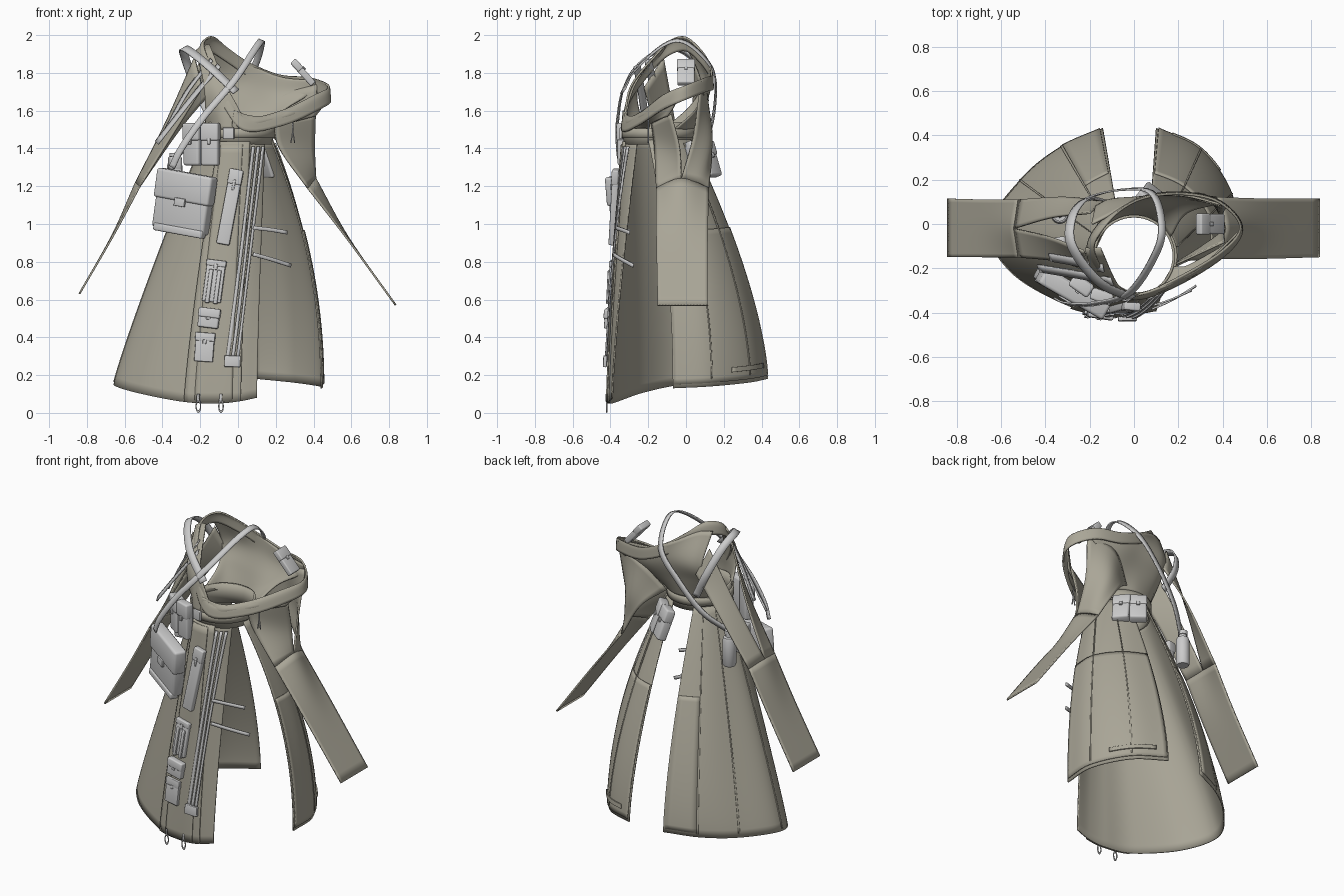
import bpy, bmesh, math
from mathutils import Vector as V, Matrix as M

if "Cube" in bpy.data.objects:
    bpy.data.objects.remove(bpy.data.objects["Cube"])

fabric = bpy.data.materials.new("fabric")
fabric.diffuse_color = (0.40, 0.38, 0.31, 1)
fabric.use_nodes = True
fabric.node_tree.nodes["Principled BSDF"].inputs["Base Color"].default_value = fabric.diffuse_color

def finish(name, verts, faces, thick=0, mat=None, angle=40):
    me = bpy.data.meshes.new(name)
    me.from_pydata([tuple(v) for v in verts], [], faces)
    ob = bpy.data.objects.new(name, me)
    bpy.context.collection.objects.link(ob)
    bm = bmesh.new(); bm.from_mesh(me)
    bmesh.ops.recalc_face_normals(bm, faces=bm.faces)
    bm.to_mesh(me); bm.free()
    if mat: me.materials.append(mat)
    if thick:
        s = ob.modifiers.new("thickness", 'SOLIDIFY'); s.thickness = thick; s.offset = 0
    bpy.ops.object.select_all(action='DESELECT')
    ob.select_set(True); bpy.context.view_layer.objects.active = ob
    bpy.ops.object.shade_smooth_by_angle(angle=math.radians(angle))
    return ob

def cr(p, u, closed=False):
    n = len(p); i = math.floor(u)
    if not closed: i = max(0, min(i, n - 2))
    f = u - i
    g = (lambda k: V(p[k % n])) if closed else (lambda k: V(p[k]) if 0 <= k < n else (2*V(p[0])-V(p[1]) if k < 0 else 2*V(p[-1])-V(p[-2])))
    a, b, c, d = g(i-1), g(i), g(i+1), g(i+2)
    return 0.5*(2*b + (c-a)*f + (2*a-5*b+4*c-d)*f*f + (3*b-a-3*c+d)*f**3)

def grid(name, fn, nu, nv, thick=0.01, mat=fabric, closed=False):
    w = nu if closed else nu + 1
    vs = [fn(i/nu, j/nv) for j in range(nv+1) for i in range(w)]
    fs = [(j*w+i, j*w+(i+1) % w, (j+1)*w+(i+1) % w, (j+1)*w+i) for j in range(nv) for i in range(nu)]
    return finish(name, vs, fs, thick, mat)

def loft(name, rows, nu=16, nv=16, closed=False, **k):
    def fn(u, v):
        col = [cr(r, u*(len(r) if closed else len(r)-1), closed) for r in rows]
        return cr(col, v*(len(col)-1))
    return grid(name, fn, nu, nv, closed=closed, **k)

def ribbon(name, pts, width, c=(0, -0.14, None), n=40, thick=0.008, mat=None):
    def fn(u, v):
        m = len(pts)-1
        p = cr(pts, v*m); t = cr(pts, min(v+.01, 1)*m) - cr(pts, max(v-.01, 0)*m)
        nrm = p - V((c[0], c[1], p.z if c[2] is None else c[2]))
        return p + t.cross(nrm).normalized()*(u-.5)*width
    return grid(name, fn, 2, n, thick, mat)

# ---- skirt surface: angle, hem x, y, z, flare exponent
MAIN = [(-157, -.14, .43, .18, 1.5), (-138, -.34, .34, .165, 1.4), (-118, -.51, .2, .155, 1.2), (-93, -.655, -.02, .15, 1.1),
        (-65, -.55, -.22, .11, 1.1), (-35, -.3, -.365, .06, 1.2), (-10, -.12, -.40, .05, 1.3), (15, 0, -.405, .06, 1.3), (52, .1, -.39, .08, 1.3)]
BACK = [(72, .44, -.07, .13, 2.1), (100, .435, .13, .14, 2.0), (130, .3, .33, .16, 1.65), (157, .1, .43, .18, 1.5)]

def skirt(keys, a, t, off=0):
    def raw(a, t):
        i = 0
        while i < len(keys)-2 and a > keys[i+1][0]: i += 1
        f = i + (a-keys[i][0])/(keys[i+1][0]-keys[i][0])
        h = cr([k[1:4] for k in keys], f); k = cr([(q[4], 0, 0) for q in keys], f).x
        r = math.radians(a)
        w = V((.18*math.sin(r), -.145-.18*math.cos(r), 1.45))
        p = w.lerp(h, 1-(1-min(t, 1))**k); p.z = w.z+(h.z-w.z)*t
        return p
    p = raw(a, t)
    da, dt = raw(a+.5, t)-raw(a-.5, t), raw(a, min(t+.01, .99))-raw(a, min(t, .98)-.01)
    n = dt.cross(da).normalized()
    if n.dot(V((math.sin(math.radians(a)), -math.cos(math.radians(a)), 0))) < 0: n = -n
    return p+n*off, n, dt.normalized()

def panel(name, keys, a0, a1, t0=0, t1=1, off=0, b0=None, b1=None, nu=None, thick=.008, mat=fabric):
    b0 = a0 if b0 is None else b0; b1 = a1 if b1 is None else b1
    def fn(u, v):
        return skirt(keys, (a0+(a1-a0)*u)*(1-v)+(b0+(b1-b0)*u)*v, t0+(t1-t0)*v, off)[0]
    return grid(name, fn, nu or max(2, int(abs(a1-a0)/3)), 28, thick, mat)

panel("skirt_main", MAIN, -157, 52, nu=80)
panel("skirt_back_right", BACK, 72, 157, nu=32)
panel("front_overlay", MAIN, -33, 20, .01, 1.0, .008)
panel("front_centre_overlay", MAIN, -26, 8, .02, .995, .014)
panel("left_back_lower_overlay", MAIN, -156, -140, .38, .98, .006)
panel("right_back_lower_overlay", BACK, 73, 156, .37, .985, .007)
panel("right_back_hem_band", BACK, 115, 148, .93, .95, .014)
for a in (-140, -118, -92):
    panel("seam_left", MAIN, a, a+1, .02, .99, .004, nu=2)
for a in (100, 130):
    panel("seam_right", BACK, a, a+1, .02, .97, .010, nu=2)
# long webbing straps running down the front
for i in range(3):
    panel("front_webbing", MAIN, 22+i*8, 27+i*8, .03, .84, .02+.004*i, -1+i*6, 3+i*6, 2, mat=None)

# ---- belt
def belt_ring(name, r, z0, z1, mat=fabric):
    def fn(u, v):
        a = 2*math.pi*u
        return V((r*math.sin(a), -.145-r*math.cos(a), z0+(z1-z0)*v))
    grid(name, fn, 48, 2, .012, mat, True)
belt_ring("waistband", .18, 1.42, 1.54)
belt_ring("belt", .19, 1.455, 1.505)

# ---- bodice
loft("bodice_back", [
    [(-.18, -.12, 1.5), (-.11, .0, 1.5), (.02, .04, 1.5), (.12, 0, 1.5), (.165, -.06, 1.5)],
    [(-.16, .03, 1.63), (-.1, .07, 1.64), (.03, .08, 1.62), (.16, .07, 1.6), (.24, .05, 1.6)],
    [(-.17, .08, 1.76), (-.1, .11, 1.77), (.05, .12, 1.74), (.2, .12, 1.69), (.38, .09, 1.69)],
    [(-.19, .0, 1.95), (-.11, .04, 1.94), (.04, .12, 1.86), (.22, .13, 1.78), (.42, .08, 1.76)]], 24, 20)
loft("bodice_front_left", [
    [(-.17, -.2, 1.5), (-.08, -.32, 1.5), (.05, -.325, 1.5)],
    [(-.17, -.25, 1.6), (-.09, -.31, 1.61), (.01, -.32, 1.6)],
    [(-.18, -.25, 1.74), (-.13, -.27, 1.75), (-.07, -.28, 1.75)],
    [(-.22, -.11, 1.92), (-.19, -.11, 1.94), (-.15, -.11, 1.95)]])
loft("bodice_front_right", [
    [(-.03, -.33, 1.5), (.1, -.305, 1.5), (.175, -.2, 1.51), (.24, -.19, 1.53), (.41, -.1, 1.57)],
    [(-.03, -.335, 1.54), (.1, -.31, 1.54), (.2, -.26, 1.55), (.31, -.2, 1.58), (.45, -.06, 1.63)],
    [(-.02, -.33, 1.6), (.08, -.30, 1.57), (.2, -.25, 1.58), (.32, -.18, 1.63), (.47, -.04, 1.7)]], 24, 10)

# collar loop around the neckline
neck = [(.48, -.01, 1.73), (.4, -.12, 1.68), (.22, -.23, 1.595), (.04, -.31, 1.57), (-.07, -.28, 1.72), (-.15, -.19, 1.86),
        (-.18, -.1, 1.96), (-.13, -.01, 1.99), (-.05, .07, 1.93), (.06, .12, 1.855), (.22, .135, 1.79), (.38, .1, 1.775)]
def shifted(d, dz):
    out = []
    for p in neck:
        o = V((p[0]-.12, p[1]+.08, 0)).normalized()
        out.append(V(p)+o*d*(.25 if p[0] > .42 or p[1] > .03 else 1)+V((0, 0, dz)))
    return out
loft("collar_loop", [neck, shifted(.018, -.02), shifted(.03, -.075)], 72, 8, True)

# ---- sleeve tails: two tabs meeting in one long hanging strip
loft("right_front_tail", [[(.19, -.18, 1.53), (.41, -.08, 1.58)], [(.22, -.165, 1.4), (.405, -.035, 1.4)], [(.37, -.157, 1.19), (.41, -.025, 1.24)]], 8, 14)
loft("right_back_tail", [[(.1, .05, 1.52), (.24, .11, 1.68), (.42, .08, 1.74)], [(.23, .13, 1.41), (.32, .13, 1.45), (.4, .04, 1.47)],
     [(.37, .12, 1.19), (.395, .06, 1.22), (.41, -.025, 1.24)]], 12, 14)
loft("right_sleeve_strip", [[(.37, -.157, 1.19), (.41, -.025, 1.24), (.37, .12, 1.19)],
     [(.58, -.157, .92), (.585, -.02, .925), (.58, .115, .92)], [(.835, -.15, .57), (.835, -.02, .57), (.835, .115, .57)]])
loft("left_front_tail", [[(-.19, -.22, 1.72), (-.23, -.12, 1.88)], [(-.33, -.17, 1.5), (-.38, -.06, 1.54)], [(-.52, -.15, 1.2), (-.54, -.02, 1.22)]], 8, 14)
loft("left_back_tail", [[(-.14, .1, 1.7), (-.2, .05, 1.86)], [(-.31, .12, 1.5), (-.37, .03, 1.55)], [(-.52, .11, 1.2), (-.54, -.02, 1.22)]], 8, 14)
loft("left_sleeve_strip", [[(-.52, -.15, 1.2), (-.54, -.02, 1.22), (-.52, .11, 1.2)],
     [(-.66, -.15, .94), (-.665, -.02, .94), (-.66, .11, .94)], [(-.84, -.15, .63), (-.84, -.02, .63), (-.84, .115, .63)]])

# ---- carrying straps
ribbon("cross_body_strap", [(-.35, -.34, 1.3), (-.3, -.36, 1.4), (-.18, -.36, 1.57), (-.02, -.31, 1.76), (.1, -.13, 1.94), (.125, 0, 1.96), (.08, .14, 1.82),
       (-.05, .155, 1.66), (-.2, .12, 1.48), (-.33, .03, 1.36)], .035, (-.05, -.1, 1.6), 60)
ribbon("shoulder_strap", [(-.01, -.335, 1.7), (-.16, -.26, 1.84), (-.28, -.1, 1.93), (-.28, .03, 1.88), (-.22, .11, 1.72), (-.14, .1, 1.56)], .045, (-.1, -.1, 1.6))
ribbon("left_arm_belt_a", [(-.1, -.26, 1.84), (-.25, -.23, 1.66), (-.43, -.2, 1.43)], .04, (0, 0, 1.4), 16)
ribbon("left_arm_belt_b", [(-.14, -.2, 1.87), (-.27, -.17, 1.7), (-.38, -.15, 1.5)], .04, (0, 0, 1.4), 16)
ribbon("loose_strap_a", [(.08, -.37, .98), (.17, -.34, .97), (.26, -.3, .955)], .02, n=10)
ribbon("loose_strap_b", [(.08, -.385, .84), (.17, -.345, .815), (.28, -.28, .78)], .02, n=10)
for x in (.28, .3):
    ribbon("lace_end", [(.29, -.2, 1.55), (.29, -.2, 1.5), (x, -.2, 1.43)], .006, n=8, thick=.005)

# ---- pouches: rounded body, flap and clasp in one mesh
def pouch(name, mat4, size, flap=.42, mat=None):
    w, d, h = size
    bm = bmesh.new()
    def block(c, s, bev):
        r = bmesh.ops.create_cube(bm, size=1, matrix=mat4 @ M.Translation(c) @ M.Diagonal((*s, 1)))
        es = list({e for v in r["verts"] for e in v.link_edges})
        bmesh.ops.bevel(bm, geom=es, offset=bev, segments=3, affect='EDGES', profile=.5)
    block((0, 0, 0), size, min(size)*.22)
    if flap:
        block((0, -d*.08, h*(.5-flap/2)+.004), (w*1.06, d*1.05, h*flap), min(size)*.2)
        block((0, -d*.62, h*(.5-flap)), (w*.2, d*.2, h*.14), .003)
    bm.verts.index_update()
    vs, fs = [v.co.copy() for v in bm.verts], [[v.index for v in f.verts] for f in bm.faces]
    bm.free()
    return finish(name, vs, fs, 0, mat)

def placed(loc, yaw=0, roll=0, pitch=0):
    R = lambda a, ax: M.Rotation(math.radians(a), 4, ax)
    return M.Translation(loc) @ R(yaw, 'Z') @ R(roll, 'Y') @ R(pitch, 'X')

def on_skirt(a, t, off, keys=MAIN, lean=0):
    p, n, d = skirt(keys, a, t, off)
    z = -d; y = -n; x = y.cross(z).normalized()
    return M.Translation(p) @ M((x, y, z)).transposed().to_4x4() @ M.Rotation(math.radians(lean), 4, 'Y')

pouch("messenger_bag", placed((-.285, -.3, 1.115), -30, 9), (.32, .075, .31), .5)
pouch("bag_lower_roll", placed((-.31, -.31, .965), -30, 9), (.3, .05, .04), 0)
pouch("belt_pouch_left", placed((-.235, -.275, 1.42), -35), (.1, .06, .22))
pouch("belt_pouch_front", placed((-.145, -.325, 1.42), -20), (.095, .05, .22))
pouch("belt_buckle", placed((-.05, -.338, 1.48), -12), (.06, .02, .06), 0)
pouch("long_pouch", on_skirt(-5, .26, .03, lean=7), (.07, .035, .4), .2)
pouch("tool_pouch", on_skirt(-17, .54, .024, lean=3), (.1, .025, .22), .15)
for dx in (-.022, .022):
    pouch("tool_rod", on_skirt(-17, .56, .037, lean=3) @ M.Translation((dx, 0, 0)), (.022, .02, .18), 0)
pouch("small_pouch", on_skirt(-19, .68, .03, lean=3), (.11, .04, .1), .5)
pouch("flat_pouch", on_skirt(-21, .79, .024), (.1, .02, .15), .3)
pouch("webbing_buckle", on_skirt(7, .845, .03), (.085, .02, .06), 0)
for x, y, w in ((.145, .06, 50), (.07, .12, 38)):
    pouch("back_pouch", placed((x, y, 1.34), 180-w, 0, -20), (.1, .055, .19))
pouch("shoulder_pouch", placed((.345, 0, 1.8), 90, 0, -42), (.09, .035, .16), .4)
pouch("hip_pouch", placed((-.33, -.1, 1.27), -80), (.08, .06, .17))

# ---- lathed bottle on the left hip
prof = [(0, -.1), (.034, -.1), (.04, -.09), (.04, .06), (.034, .08), (.022, .085), (.022, .1), (.028, .1), (.028, .125), (0, .125)]
def bottle(u, v):
    r, z = prof[round(v*(len(prof)-1))]
    a = 2*math.pi*u
    return V((-.335+r*math.cos(a), .04+r*math.sin(a), 1.25+z))
grid("bottle", bottle, 24, len(prof)-1, 0, None, True)

# ---- metal clips at the hem
for x in (-.21, -.09):
    def clip(u, v, x=x):
        a, b = 2*math.pi*u, 2*math.pi*v
        r = 1+.25*math.cos(b)
        return V((x+.012*r*math.cos(a), -.42+.004*math.sin(b), .035+.028*r*math.sin(a)))
    grid("hem_clip", clip, 20, 8, 0, None, True)
    ribbon("clip_tab", [(x-.002, -.42, .06), (x, -.42, .1)], .014, n=4)
